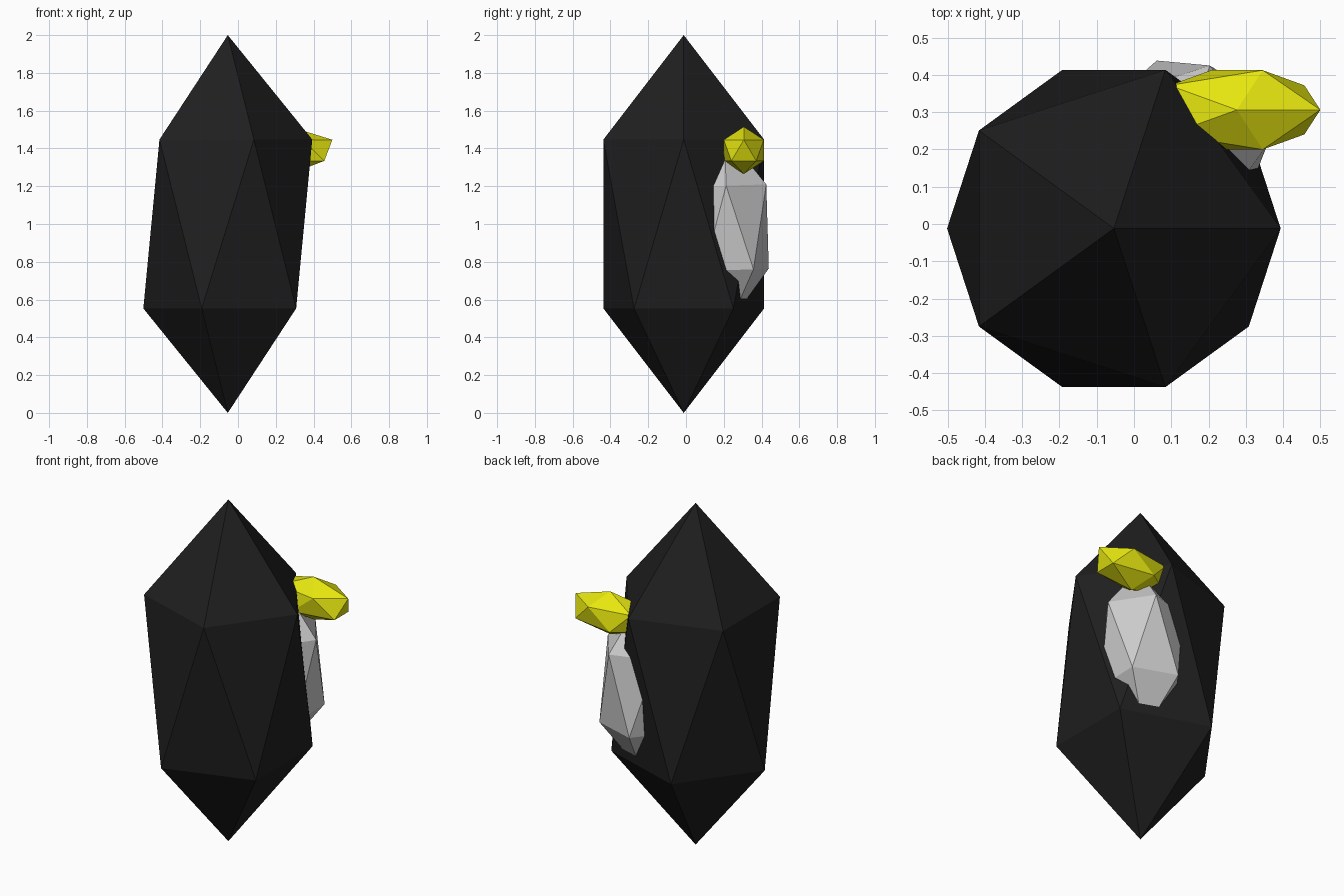
import bpy
import math

if "Cube" in bpy.data.objects:
    bpy.data.objects.remove(bpy.data.objects["Cube"])


def material(name, colour):
    m = bpy.data.materials.new(name)
    m.diffuse_color = colour
    m.use_nodes = True
    m.node_tree.nodes["Principled BSDF"].inputs["Base Color"].default_value = m.diffuse_color
    return m


def faceted_ball(name, centre, radii, tilt=(0, 0), mat=None):
    """Twenty-sided flat ball stretched to the given radii."""
    bpy.ops.mesh.primitive_ico_sphere_add(subdivisions=1, radius=1, location=centre,
                                          rotation=(math.radians(tilt[0]), math.radians(tilt[1]), 0))
    ob = bpy.context.object
    ob.name = name
    ob.scale = radii
    if mat:
        ob.data.materials.append(mat)
    return ob


black = material("black", (0.0135, 0.0135, 0.0135, 1))
yellow = material("yellow", (0.8, 0.8, 0.005, 1))

# Tall body
faceted_ball("body", (-0.054, -0.012, 1.0), (0.5, 0.5, 1.0), mat=black)
# Pale belly bulging out of the back right side
faceted_ball("belly", (0.132, 0.219, 0.981), (0.25, 0.25, 0.5), tilt=(1.7, 0.5))
# Beak pointing along x
faceted_ball("beak", (0.276, 0.306, 1.39), (0.25, 0.125, 0.125), mat=yellow)
